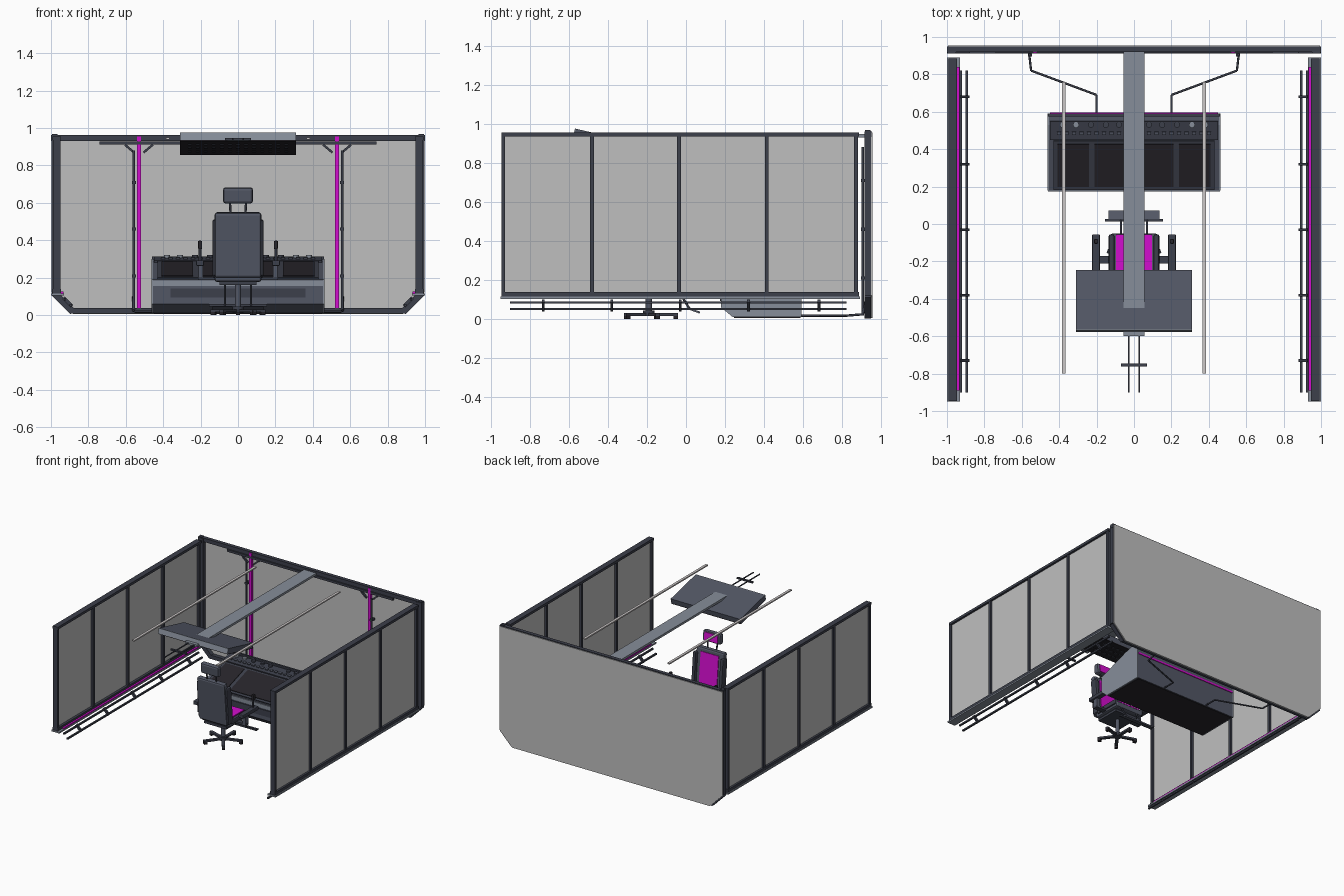
import bpy, bmesh, math
from mathutils import Vector, Matrix

default = bpy.data.objects.get("Cube")
if default:
    bpy.data.objects.remove(default, do_unlink=True)


def material(name, red, green, blue):
    mat = bpy.data.materials.new(name)
    mat.use_nodes = True
    colour = (red, green, blue, 1)
    mat.diffuse_color = colour
    shader = next(n for n in mat.node_tree.nodes if n.type == 'BSDF_PRINCIPLED')
    shader.inputs["Base Color"].default_value = colour
    return mat


frame = material("dark frame metal", .045, .05, .07)
body = material("slate body", .085, .095, .13)
steel = material("pale steel", .24, .27, .32)
panel = material("grey panel", .52, .52, .52)
magenta = material("magenta accent", .65, .004, .62)
black = material("black screen", .02, .018, .023)
pale = material("pale light tube", .6, .57, .57)


def finish(name, bm, mat, smooth=False):
    bmesh.ops.recalc_face_normals(bm, faces=bm.faces)
    for face in bm.faces:
        face.smooth = smooth and len(face.verts) == 4
    mesh = bpy.data.meshes.new(name)
    bm.to_mesh(mesh)
    bm.free()
    mesh.materials.append(mat)
    obj = bpy.data.objects.new(name, mesh)
    bpy.context.collection.objects.link(obj)
    return obj


def box(name, centre, size, mat, turn=0, axis='X', bevel=0):
    bm = bmesh.new()
    bmesh.ops.create_cube(bm, size=1)
    bmesh.ops.scale(bm, vec=size, verts=bm.verts)
    if bevel:
        bmesh.ops.bevel(bm, geom=bm.edges[:], offset=bevel, segments=2,
                        affect='EDGES', profile=.5)
    place = Matrix.Translation(centre) @ Matrix.Rotation(turn, 4, axis)
    bmesh.ops.transform(bm, matrix=place, verts=bm.verts)
    return finish(name, bm, mat)


def tube(name, points, radius, mat, sides=8):
    bm = bmesh.new()
    for start, end in zip(points, points[1:]):
        a, b = Vector(start), Vector(end)
        spin = (b - a).to_track_quat('Z', 'Y').to_matrix().to_4x4()
        bmesh.ops.create_cone(bm, cap_ends=True, segments=sides, radius1=radius,
                              radius2=radius, depth=(b - a).length,
                              matrix=Matrix.Translation((a + b) / 2) @ spin)
    return finish(name, bm, mat, smooth=True)


def prism(name, corners, sweep, mat):
    bm = bmesh.new()
    base = bm.faces.new([bm.verts.new(c) for c in corners])
    made = bmesh.ops.extrude_face_region(bm, geom=[base])['geom']
    bmesh.ops.translate(bm, vec=sweep,
                        verts=[v for v in made if isinstance(v, bmesh.types.BMVert)])
    return finish(name, bm, mat)


# Rear wall: one sheet with clipped lower corners, framed on the inside
half_outline = [(.88, .005), (.995, .12), (.995, .955)]
outline = half_outline + [(-x, z) for x, z in reversed(half_outline)]
prism("rear_sheet", [(x, .945, z) for x, z in outline], (0, .01, 0), panel)
box("rear_top_beam", (0, .935, .947), (2, .03, .03), frame)
box("rear_bottom_beam", (0, .93, .023), (1.78, .035, .03), frame)
box("rear_cable_tray", (0, .925, .92), (1.48, .02, .018), frame)

for side, label in ((-1, "right"), (1, "left")):
    # Rear wall uprights, corner braces and light strips
    box(label + "_rear_post", (side * .975, .93, .54), (.046, .035, .84), frame)
    box(label + "_post_cap", (side * .98, .93, .958), (.03, .03, .02), frame)
    box(label + "_corner_brace", (side * .935, .93, .07), (.15, .035, .035), frame,
        -side * math.pi / 4, 'Y')
    box(label + "_rear_light_strip", (side * .53, .925, .485), (.022, .02, .94), magenta)
    tube(label + "_rear_pole", [(side * .557, .905, .02), (side * .557, .905, .88)],
         .007, frame)
    for z in (.21, .46, .71):
        box(label + "_pole_clip", (side * .557, .915, z), (.022, .04, .016), frame)
    for lean in (-1, 1):
        box(label + "_strip_brace", (side * .53 + lean * .05, .92, .89),
            (.065, .015, .012), frame, lean * -.7, 'Y')

    # Glazed side wall
    box(label + "_wall_sheet", (side * .972, -.03, .535), (.008, 1.8, .8), panel)
    box(label + "_wall_top_rail", (side * .97, -.03, .945), (.045, 1.83, .02), frame)
    box(label + "_wall_bottom_rail", (side * .97, -.03, .128), (.045, 1.83, .024), frame)
    box(label + "_wall_sill", (side * .965, -.03, .11), (.07, 1.84, .012), steel)
    for y in (-.935, -.48, -.035, .413, .87):
        box(label + "_wall_mullion", (side * .97, y, .535), (.04, .02, .82), frame)
    box(label + "_wall_light_strip", (side * .939, -.025, .119), (.014, 1.73, .012), magenta)

    # Stepped guard rails below the side wall
    for x, z in ((.925, .085), (.895, .052)):
        box(label + "_guard_rail", (side * x, -.04, z), (.013, 1.72, .012), frame)
    for y in (-.73, -.38, -.03, .32, .68):
        box(label + "_rail_bracket", (side * .91, y, .07), (.065, .014, .02), frame,
            -side * math.pi / 4, 'Y')

    # Ceiling light tubes and antenna prongs
    box(label + "_light_tube", (side * .375, -.02, .945), (.02, 1.56, .01), pale)
    tube(label + "_antenna_prong", [(side * .028, -.58, .94), (side * .028, -.9, .94)],
         .005, frame)

    # Floor cable from the desk to the rear wall
    tube(label + "_floor_cable", [(side * .2, .58, .018), (side * .2, .69, .018),
         (side * .55, .82, .018), (side * .56, .905, .025), (side * .56, .92, .1)],
         .006, frame)

# Overhead beam and tilted light console
box("ceiling_beam", (0, .165, .939), (.11, 1.53, .018), steel)
box("antenna_crossbar", (0, -.755, .94), (.14, .016, .012), frame)
tilt = -.23
console = Matrix.Translation((0, -.41, .918)) @ Matrix.Rotation(tilt, 4, 'X')
box("overhead_console", console.translation, (.62, .325, .04), body, tilt)


def on_console(name, x, y, z, size, mat):
    box(name, console @ Vector((x, y, z)), size, mat, tilt)


on_console("console_front_edge", 0, -.164, 0, (.62, .006, .04), steel)
on_console("console_underside", 0, 0, -.022, (.62, .325, .006), black)
for row in (-.08, 0, .08):
    for column in range(-6, 7):
        on_console("console_lamp", column * .043, row, -.026, (.02, .025, .004), frame)

# Control desk with a raked top
profile = [(.24, .01), (.59, .01), (.59, .3), (.53, .3), (.45, .28), (.18, .19), (.18, .06)]
prism("desk_body", [(-.455, y, z) for y, z in profile], (.91, 0, 0), body)
for side in (-1, 1):
    prism("desk_side", [(side * .455, y, z) for y, z in profile], (side * .008, 0, 0), steel)
box("desk_front_band", (0, .178, .17), (.92, .01, .03), steel)
box("desk_recess", (0, .178, .118), (.72, .006, .05), frame)
box("desk_underside", (0, .415, .008), (.9, .34, .006), black)
box("desk_rear_light", (0, .593, .22), (.9, .006, .014), magenta)
box("desk_rear_lip", (0, .583, .305), (.92, .016, .016), frame)
rake = math.atan2(.09, .27)
for x, width in ((-.325, .19), (0, .44), (.325, .19)):
    box("screen_frame", (x, .315, .238), (width + .02, .275, .014), frame, rake)
    box("screen", (x, .314, .245), (width - .02, .24, .01), black, rake)
box("button_deck", (0, .5, .297), (.9, .1, .012), frame, .2)
for column in range(-10, 11):
    box("desk_button", (column * .04, .485, .302), (.022, .018, .012), body, .2)
for side in (-1, 1):
    for x in (.08, .15, .23, .31, .38):
        mat = steel if x > .3 else frame
        tube("desk_knob", [(side * x, .53, .295), (side * x, .53, .32)], .016, mat, 12)

# Swivel chair facing the desk
hub = Vector((0, -.19, .024))
for leg in range(5):
    angle = math.tau * leg / 5 + math.pi / 2
    way = Vector((math.cos(angle), math.sin(angle), 0))
    box("chair_base_leg", hub + way * .075, (.15, .024, .014), frame, angle, 'Z')
    box("chair_caster", hub + way * .138 - Vector((0, 0, .012)), (.024, .024, .024),
        black, angle, 'Z')
tube("chair_column", [hub, (0, -.19, .17)], .016, body, 12)
tube("chair_hub", [(0, -.19, .015), (0, -.19, .045)], .03, frame, 12)
box("seat_plate", (0, -.19, .17), (.2, .2, .02), frame)
box("seat", (0, -.17, .2), (.25, .24, .045), body, bevel=.012)
box("seat_cushion", (0, -.155, .226), (.19, .2, .009), magenta)
back_tilt = .09
box("backrest", (0, -.315, .375), (.25, .045, .35), body, back_tilt, bevel=.014)
box("backrest_cushion", (0, -.291, .375), (.16, .008, .29), magenta, back_tilt)
box("headrest", (0, -.345, .64), (.16, .045, .085), body, back_tilt, bevel=.014)
box("headrest_cushion", (0, -.321, .642), (.12, .008, .062), magenta, back_tilt)
for side in (-1, 1):
    box("backrest_bolster", (side * .122, -.295, .36), (.03, .06, .3), frame,
        back_tilt, bevel=.01)
    box("seat_bolster", (side * .12, -.16, .217), (.03, .21, .04), frame, bevel=.01)
    tube("headrest_stem", [(side * .04, -.33, .53), (side * .043, -.343, .62)], .006, frame)
    # Armrests with control sticks
    box("armrest_bracket", (side * .165, -.19, .195), (.1, .04, .015), frame)
    box("armrest_support", (side * .2, -.19, .23), (.025, .04, .08), body)
    box("armrest", (side * .203, -.155, .278), (.042, .2, .03), frame, bevel=.006)
    tube("control_stick", [(side * .203, -.1, .285), (side * .203, -.095, .36)], .007, frame)
    box("stick_grip", (side * .203, -.093, .375), (.022, .026, .045), black, bevel=.006)
    # Footrest struts
    tube("footrest_strut", [(side * .07, -.06, .18), (side * .07, .02, .05)], .006, frame)
box("footrest", (0, .045, .043), (.27, .055, .01), body, -.35)
box("footrest_bar", (0, .02, .052), (.31, .012, .012), frame)
